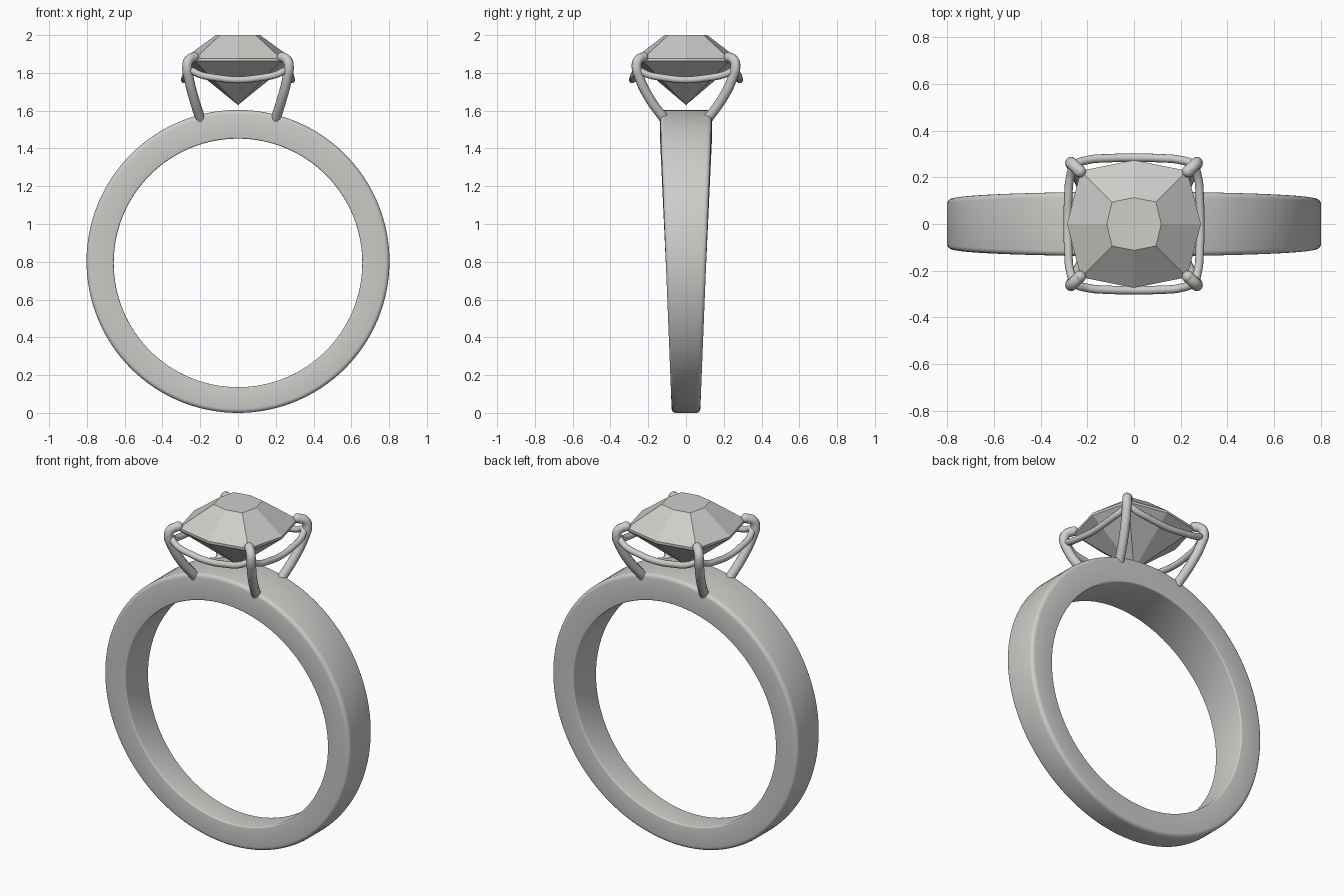
import bpy, bmesh, math
from mathutils import Vector

old = bpy.data.objects.get("Cube")
if old:
    bpy.data.objects.remove(old, do_unlink=True)


def material(name, rgb):
    m = bpy.data.materials.new(name)
    m.use_nodes = True
    m.diffuse_color = (*rgb, 1)
    m.node_tree.nodes["Principled BSDF"].inputs["Base Color"].default_value = (*rgb, 1)
    return m


metal = material("pale metal", (0.62, 0.61, 0.59))
stone = material("clear stone", (0.62, 0.61, 0.59))


def mesh_object(name, bm, mat, smooth=True):
    bmesh.ops.recalc_face_normals(bm, faces=bm.faces)
    me = bpy.data.meshes.new(name)
    bm.to_mesh(me)
    bm.free()
    ob = bpy.data.objects.new(name, me)
    bpy.context.collection.objects.link(ob)
    me.materials.append(mat)
    if smooth:
        select(ob)
        bpy.ops.object.shade_smooth_by_angle(angle=math.radians(40))
    return ob


def select(ob):
    bpy.ops.object.select_all(action='DESELECT')
    ob.select_set(True)
    bpy.context.view_layer.objects.active = ob


def bridge(bm, a, b):
    n = len(a)
    for i in range(n):
        bm.faces.new((a[i], a[(i + 1) % n], b[(i + 1) % n], b[i]))


def tube(name, points, radius, closed=False):
    """Round wire through the given points, turned into a mesh."""
    cu = bpy.data.curves.new(name, 'CURVE')
    cu.dimensions = '3D'
    cu.bevel_depth = radius
    cu.bevel_resolution = 4
    cu.resolution_u = 8
    cu.use_fill_caps = True
    sp = cu.splines.new('BEZIER')
    sp.bezier_points.add(len(points) - 1)
    for p, co in zip(sp.bezier_points, points):
        p.co = co
        p.handle_left_type = p.handle_right_type = 'AUTO'
    sp.use_cyclic_u = closed
    cu.materials.append(metal)
    ob = bpy.data.objects.new(name, cu)
    bpy.context.collection.objects.link(ob)
    select(ob)
    bpy.ops.object.convert(target='MESH')
    bpy.ops.object.shade_smooth_by_angle(angle=math.radians(50))


# Band: filleted rectangle swept round, widening towards the top
R_OUT, R_IN, SEGMENTS = 0.802, 0.658, 128


def band_section(angle):
    s, c = math.sin(angle), math.cos(angle)
    half = 0.076 + 0.031 * (1 + c)
    corners = ((R_OUT, half, 0.022, 0), (R_OUT, -half, 0.022, -90),
               (R_IN, -half, 0.008, -180), (R_IN, half, 0.008, -270))
    section = []
    for r, y, f, start in corners:
        out = 1 if r == R_OUT else -1
        side = 1 if y > 0 else -1
        for k in range(5):
            a = math.radians(start + 90 - k * 22.5)
            rad = r - out * f + f * math.cos(a)
            yy = y - side * f + f * math.sin(a)
            section.append((rad * s, yy, R_OUT - 0.008 * (r == R_IN) + rad * c))
    return section


bm = bmesh.new()
rings = [[bm.verts.new(p) for p in band_section(math.tau * i / SEGMENTS)]
         for i in range(SEGMENTS)]
for i in range(SEGMENTS):
    bridge(bm, rings[i], rings[(i + 1) % SEGMENTS])
mesh_object("band", bm, metal)

# Gem: eight-sided cushion cut with table, crown, girdle and pavilion
bm = bmesh.new()


def gem_ring(mid_x, mid_y, corner, z):
    outline = ((mid_x, 0), (corner, corner), (0, mid_y), (-corner, corner),
               (-mid_x, 0), (-corner, -corner), (0, -mid_y), (corner, -corner))
    return [bm.verts.new((x, y, z)) for x, y in outline]


table = gem_ring(0.117, 0.113, 0.094, 2.0)
crown = gem_ring(0.287, 0.274, 0.228, 1.876)
girdle = gem_ring(0.287, 0.274, 0.228, 1.862)
culet = bm.verts.new((0, 0, 1.63))
bm.faces.new(table)
bridge(bm, table, crown)
bridge(bm, crown, girdle)
for i in range(8):
    bm.faces.new((girdle[i], girdle[(i + 1) % 8], culet))
mesh_object("gem", bm, stone, smooth=False)

# Four claw prongs with rounded tips
PRONG = ((0.2, 0.118, 1.56), (0.232, 0.19, 1.66), (0.26, 0.245, 1.77),
         (0.269, 0.262, 1.84), (0.26, 0.253, 1.868), (0.232, 0.226, 1.884))
for sx, sname in ((1, "left"), (-1, "right")):
    for sy, fname in ((-1, "front"), (1, "back")):
        path = [Vector((x * sx, y * sy, z)) for x, y, z in PRONG]
        tube(f"prong_{fname}_{sname}", path, 0.026)
        for end, part in ((path[-1], "tip"), (path[0], "foot")):
            bm = bmesh.new()
            bmesh.ops.create_uvsphere(bm, u_segments=16, v_segments=10, radius=0.026)
            bmesh.ops.translate(bm, vec=end, verts=bm.verts)
            mesh_object(f"prong_{part}_{fname}_{sname}", bm, metal)

# Gallery wire: rounded square loop dipping between the prongs
SIDE = ((-0.255, 0.25, 1.812), (-0.2, 0.274, 1.79), (-0.11, 0.282, 1.773),
        (0, 0.284, 1.763), (0.11, 0.282, 1.773), (0.2, 0.274, 1.79))
loop = []
for turn in range(4):
    c, s = (1, 0, -1, 0)[turn], (0, -1, 0, 1)[turn]
    loop += [(x * c - y * s, x * s + y * c, z) for x, y, z in SIDE]
tube("gallery_wire", loop, 0.018, closed=True)
